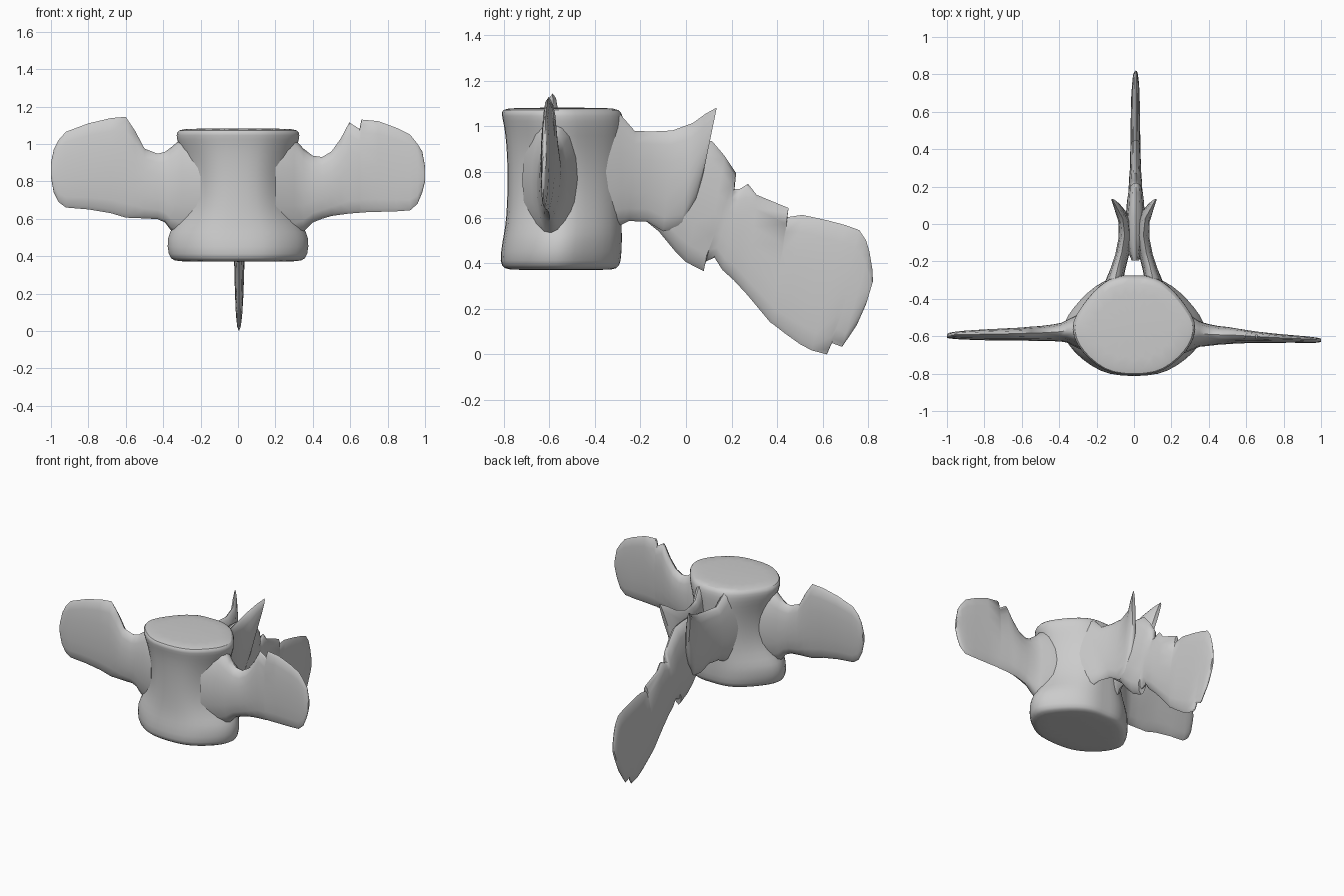
import bpy, bmesh, math
from mathutils import Vector


def loft(name, rings, subdiv=0, angle=50):
    """Skin a list of closed rings and cap both ends."""
    bm = bmesh.new()
    loops = [[bm.verts.new(p) for p in ring] for ring in rings]
    n = len(loops[0])
    for a, b in zip(loops, loops[1:]):
        for i in range(n):
            bm.faces.new((a[i], a[(i + 1) % n], b[(i + 1) % n], b[i]))
    bm.faces.new(loops[0][::-1])
    bm.faces.new(loops[-1])
    bmesh.ops.recalc_face_normals(bm, faces=bm.faces)
    mesh = bpy.data.meshes.new(name)
    bm.to_mesh(mesh)
    bm.free()
    ob = bpy.data.objects.new(name, mesh)
    bpy.context.collection.objects.link(ob)
    if subdiv:
        mod = ob.modifiers.new("smooth", 'SUBSURF')
        mod.levels = mod.render_levels = subdiv
    bpy.ops.object.select_all(action='DESELECT')
    ob.select_set(True)
    bpy.context.view_layer.objects.active = ob
    bpy.ops.object.shade_smooth_by_angle(angle=math.radians(angle))
    return ob


def blade(name, stations, axis):
    """Thin bone plate: each station has a lower point, an upper point and a half thickness."""
    steps = [0, .04, .14, .32, .5, .68, .86, .96, 1]
    rings = []
    for low, high, half in stations:
        low, high = Vector(low), Vector(high)
        side = [(low.lerp(high, v), axis * half * (4 * v * (1 - v)) ** .45) for v in steps]
        rings.append([p + d for p, d in side] + [p - d for p, d in side[-2:0:-1]])
    return loft(name, rings)


X, Y = Vector((1, 0, 0)), Vector((0, 1, 0))

# Waisted body: half outline stretched to each level (z, half width, front y, back y)
half = [(0, -.27), (.12, -.26), (.2, -.215), (.28, -.14), (.325, -.06), (.33, .02),
        (.28, .1), (.22, .18), (.14, .25), (.06, .27), (0, .265)]
outline = half + [(-x, y) for x, y in half[-2:0:-1]]
levels = [(.37, .29, -.76, -.34), (.375, .35, -.80, -.30), (.40, .378, -.822, -.282),
          (.50, .387, -.808, -.278), (.56, .35, -.795, -.28), (.66, .29, -.787, -.28),
          (.80, .275, -.785, -.28), (.92, .295, -.79, -.275), (1.0, .325, -.80, -.27),
          (1.05, .336, -.812, -.275), (1.075, .325, -.812, -.29), (1.083, .28, -.76, -.34)]
loft("vertebra_body", [[(x / .33 * w, (f + b) / 2 + y / .54 * (b - f), z) for x, y in outline]
                       for z, w, f, b in levels], subdiv=1)

# Side processes: (x, bottom z, top z, centre y, half thickness)
right = [(.2, .48, 1.06, -.58, .13), (.3, .5, 1.03, -.575, .095), (.35, .53, .975, -.58, .068),
         (.4, .58, .937, -.585, .058), (.45, .6, .93, -.587, .05), (.5, .615, .96, -.588, .046),
         (.55, .622, 1.03, -.59, .04), (.595, .628, 1.115, -.593, .036), (.65, .632, 1.08, -.597, .031),
         (.66, .634, 1.13, -.597, .03), (.75, .637, 1.122, -.602, .025), (.85, .64, 1.085, -.606, .02),
         (.92, .645, 1.05, -.61, .018), (.96, .68, 1.0, -.612, .015), (.985, .74, .96, -.613, .012),
         (1.0, .8, .88, -.613, .008)]
left = [(-.2, .48, 1.06, -.57, .13), (-.3, .5, 1.03, -.565, .09), (-.36, .54, .98, -.565, .06),
        (-.39, .58, .958, -.57, .05), (-.43, .598, .948, -.573, .045), (-.5, .602, .975, -.577, .04),
        (-.55, .604, 1.07, -.578, .038), (-.6, .606, 1.145, -.58, .035), (-.68, .63, 1.138, -.582, .033),
        (-.8, .65, 1.11, -.584, .029), (-.92, .66, 1.065, -.586, .023), (-.96, .69, 1.02, -.587, .019),
        (-.985, .74, .97, -.588, .015), (-1.0, .82, .9, -.59, .01)]
for name, rows in (("right_side_process", right), ("left_side_process", left)):
    blade(name, [((x, y - .012, b), (x, y - .005, t), h) for x, b, t, y, h in rows], Y)

# Arch walls on either side of the canal, ending in raised flared tips
arch = [((.11, -.36, .55), (.12, -.36, 1.06), .06), ((.1, -.28, .57), (.1, -.29, 1.055), .045),
        ((.085, -.25, .585), (.085, -.225, .98), .04), ((.06, -.17, .582), (.065, -.15, .978), .037),
        ((.045, -.1, .54), (.05, -.06, .982), .036), ((.04, -.02, .55), (.06, .03, 1.015), .032),
        ((.045, .04, .66), (.09, .085, 1.055), .028), ((.06, .075, .79), (.118, .135, 1.083), .014)]
for name, s in (("right_arch_wall", 1), ("left_arch_wall", -1)):
    blade(name, [((s * a[0], a[1], a[2]), (s * b[0], b[1], b[2]), h) for a, b, h in arch], X)

# Rear spine, with ragged upper edge: (bottom y, z, top y, z, half thickness)
spine = [(-.195, .6, -.195, .93, .02), (-.12, .54, -.07, .95, .06), (-.05, .455, .04, .945, .06),
         (0, .405, .115, .935, .05), (.078, .365, .17, .87, .045), (.082, .405, .22, .795, .04),
         (.125, .425, .213, .725, .038), (.16, .37, .235, .725, .036), (.21, .325, .272, .748, .034),
         (.27, .26, .31, .7, .03), (.37, .14, .45, .642, .027), (.385, .13, .445, .602, .027),
         (.43, .095, .51, .612, .026), (.5, .045, .62, .588, .025), (.55, .018, .7, .567, .024),
         (.618, 0, .76, .545, .022), (.64, .05, .79, .5, .02), (.685, .033, .805, .45, .018),
         (.75, .13, .818, .37, .014), (.79, .22, .82, .32, .008)]
blade("rear_spine", [((.005, a, b), (.01, c, d), h) for a, b, c, d, h in spine], X)
